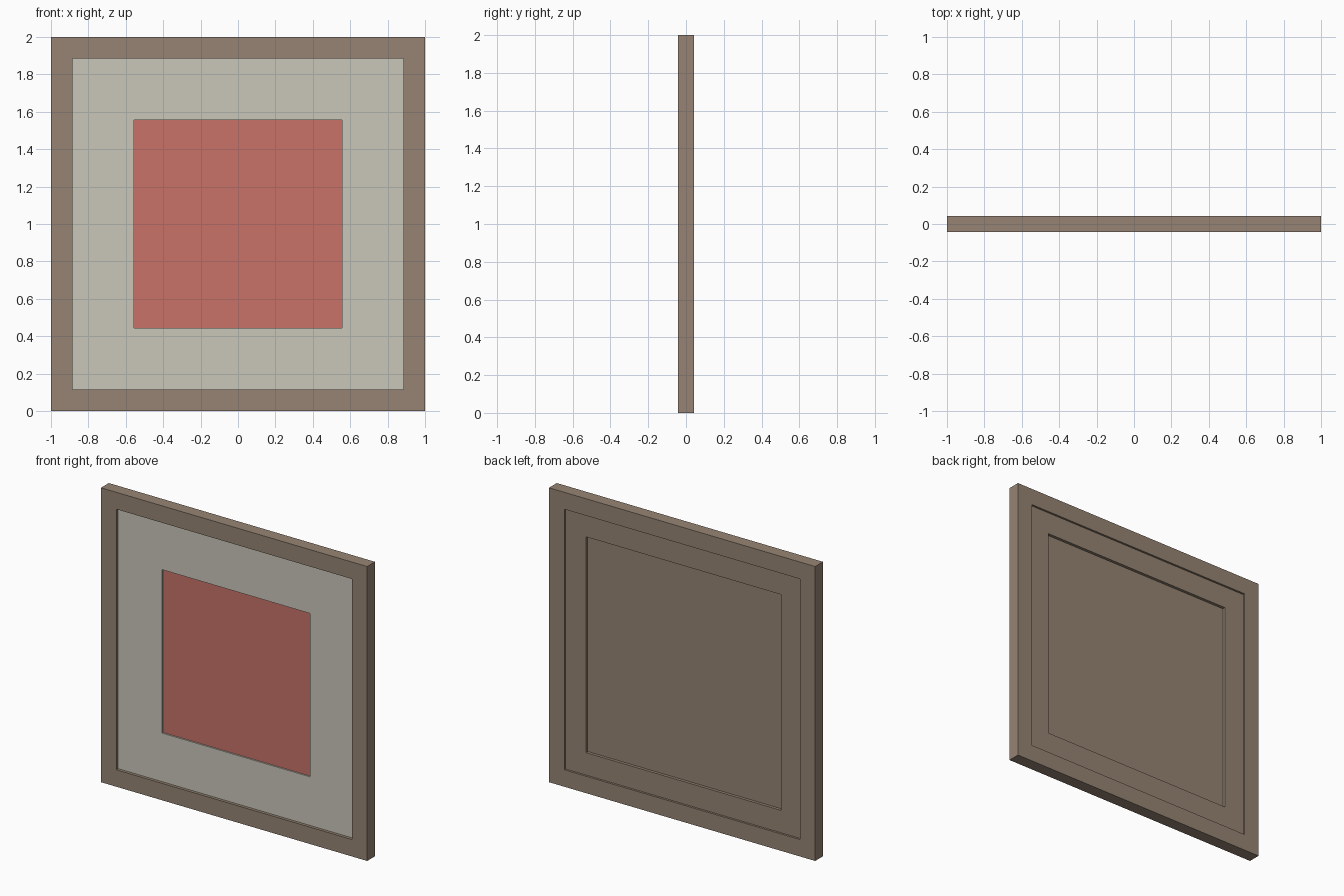
import bpy, bmesh

if "Cube" in bpy.data.objects:
    bpy.data.objects.remove(bpy.data.objects["Cube"])


def material(name, rgb):
    m = bpy.data.materials.new(name)
    m.diffuse_color = (*rgb, 1)
    m.use_nodes = True
    m.node_tree.nodes["Principled BSDF"].inputs["Base Color"].default_value = m.diffuse_color
    return m


brown = material("brown_wood", (0.305, 0.231, 0.174))
cream = material("cream_mat", (0.591, 0.571, 0.491))
red = material("red_print", (0.578, 0.171, 0.141))
CZ = 1.0  # height of the picture centre


def finish(name, bm, mat):
    bmesh.ops.recalc_face_normals(bm, faces=bm.faces)
    me = bpy.data.meshes.new(name)
    bm.to_mesh(me)
    bm.free()
    me.materials.append(mat)
    ob = bpy.data.objects.new(name, me)
    bpy.context.collection.objects.link(ob)
    return ob


def square(bm, r, y):
    return [bm.verts.new((sx * r, y, CZ + sz * r))
            for sx, sz in ((-1, -1), (1, -1), (1, 1), (-1, 1))]


def ring(name, outer, inner, y0, y1, mat):
    """Square ring: four loops joined into a closed tube."""
    bm = bmesh.new()
    loops = [square(bm, r, y) for r, y in
             ((outer, y0), (outer, y1), (inner, y1), (inner, y0))]
    for k in range(4):
        a, b = loops[k], loops[(k + 1) % 4]
        for i in range(4):
            j = (i + 1) % 4
            bm.faces.new((a[i], a[j], b[j], b[i]))
    return finish(name, bm, mat)


def plate(name, r, y0, y1, mat):
    """Solid square plate."""
    bm = bmesh.new()
    a, b = square(bm, r, y0), square(bm, r, y1)
    bm.faces.new(a)
    bm.faces.new(b)
    for i in range(4):
        j = (i + 1) % 4
        bm.faces.new((a[i], a[j], b[j], b[i]))
    return finish(name, bm, mat)


# Outer frame
ring("frame", 1.0, 0.885, -0.042, 0.042, brown)
# Recessed mat with a window, and the print behind it
ring("mat", 0.885, 0.555, -0.022, -0.012, cream)
plate("picture", 0.885, -0.012, -0.006, red)
# Backing board and the raised rim around it
plate("back_board", 0.885, -0.006, 0.008, brown)
ring("back_rim", 0.885, 0.733, 0.008, 0.028, brown)
